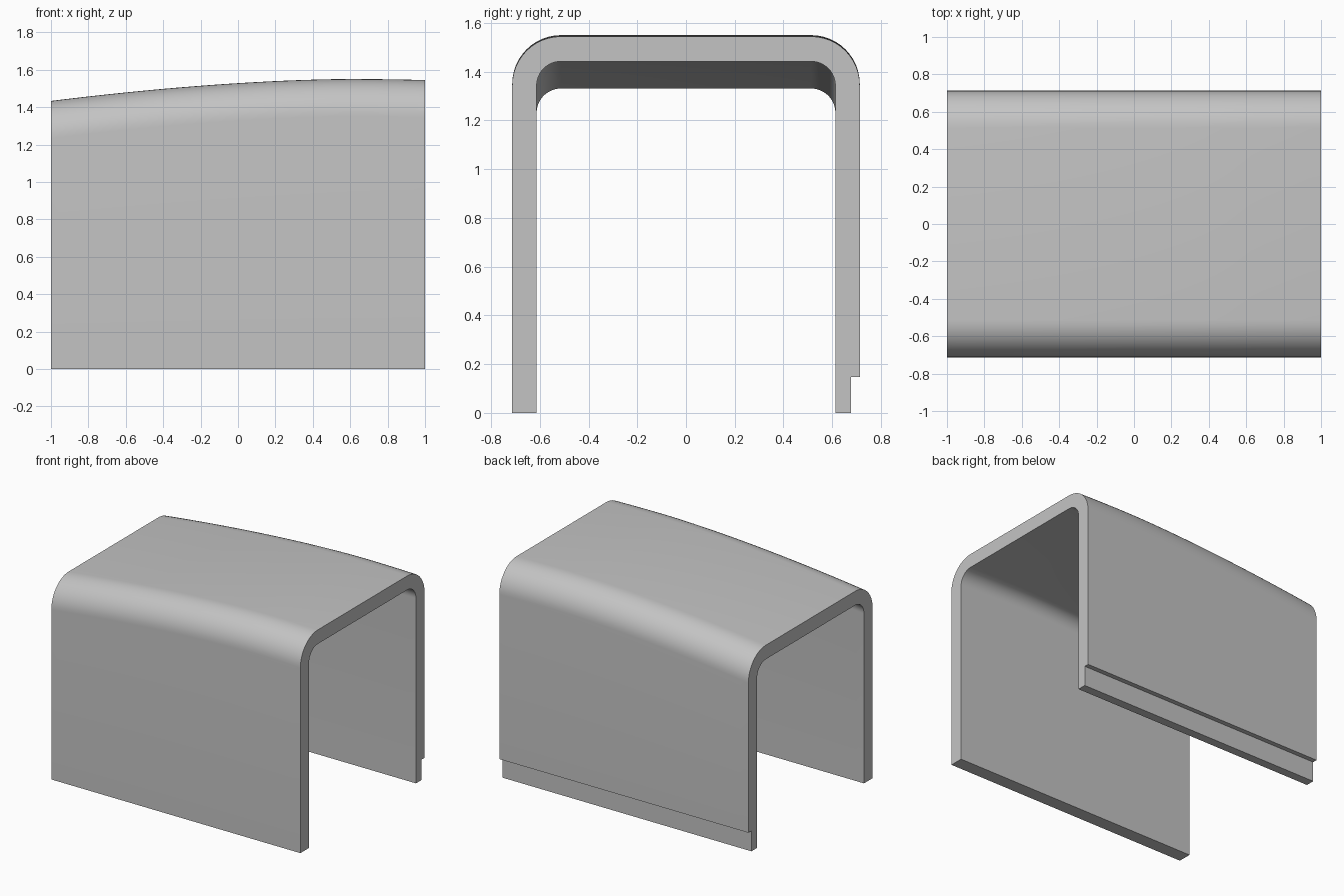
import bpy, bmesh, math

cube = bpy.data.objects.get("Cube")
if cube:
    bpy.data.objects.remove(cube, do_unlink=True)

OUTER, INNER, WALL = 0.713, 0.613, 0.102
STEP_Y, STEP_Z = 0.678, 0.148
SEGMENTS, STATIONS = 12, 32


def crown(x):
    """Height of the roof along the length."""
    if x < 0.6:
        return 1.55 - 0.0526 * (0.6 - x) ** 1.7
    return 1.55 - 0.035 * (x - 0.6) ** 2


def arch(half, top, radius):
    """Rounded top of the arch, from the front wall to the back wall."""
    points = []
    for side in (-1, 1):
        for i in range(SEGMENTS + 1):
            a = math.pi / 2 * i / SEGMENTS
            if side > 0:
                a = math.pi / 2 - a
            points.append((side * (half - radius + radius * math.cos(a)),
                           top - radius + radius * math.sin(a)))
    return points


def section(x):
    """Closed cross-section with a rebate at the foot of the back wall."""
    top = crown(x)
    outside = arch(OUTER, top, 0.2)
    inside = arch(INNER, top - WALL, 0.1)
    return ([(-OUTER, 0)] + outside
            + [(OUTER, STEP_Z), (STEP_Y, STEP_Z), (STEP_Y, 0), (INNER, 0)]
            + inside[::-1] + [(-INNER, 0)])


# Loft the cross-section along x
bm = bmesh.new()
rings = []
for s in range(STATIONS + 1):
    x = -1 + 2 * s / STATIONS
    rings.append([bm.verts.new((x, y, z)) for y, z in section(x)])
for a, b in zip(rings, rings[1:]):
    for i in range(len(a)):
        j = (i + 1) % len(a)
        bm.faces.new((a[i], a[j], b[j], b[i]))

# Close both open ends
bm.faces.new(rings[0][::-1])
bm.faces.new(rings[-1])
bmesh.ops.recalc_face_normals(bm, faces=bm.faces)

mesh = bpy.data.meshes.new("arched_cover")
bm.to_mesh(mesh)
bm.free()
cover = bpy.data.objects.new("arched_cover", mesh)
bpy.context.collection.objects.link(cover)

# Plain grey material
grey = bpy.data.materials.new("light_grey")
grey.use_nodes = True
colour = (0.55, 0.55, 0.55, 1)
grey.diffuse_color = colour
grey.node_tree.nodes["Principled BSDF"].inputs["Base Color"].default_value = colour
mesh.materials.append(grey)

# Smooth bends, sharp edges
bpy.ops.object.select_all(action="DESELECT")
cover.select_set(True)
bpy.context.view_layer.objects.active = cover
bpy.ops.object.shade_smooth_by_angle(angle=math.radians(30))
